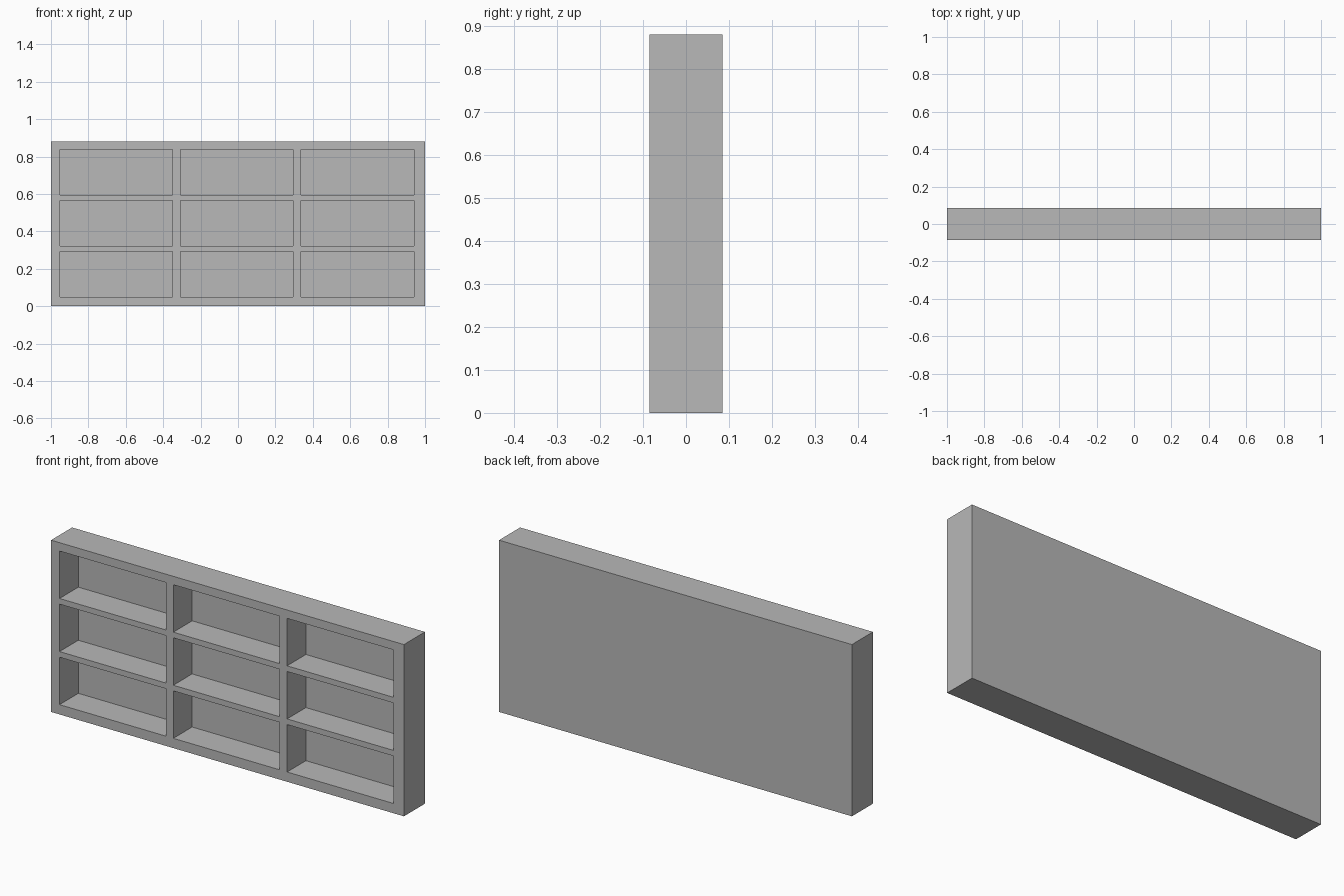
import bpy
import bmesh
from mathutils import Vector

if "Cube" in bpy.data.objects:
    bpy.data.objects.remove(bpy.data.objects["Cube"])

HEIGHT, HALF_DEPTH = 0.88, 0.085
CELL_DEPTH = 0.152

# Edges of the cells across the front, three per direction
xs = [-1.0]
zs = [0.0]
for i in range(3):
    x = -0.952 + i * 0.645
    z = 0.05 + i * 0.272
    xs += [x, x + 0.602]
    zs += [z, z + 0.243]
xs.append(1.0)
zs.append(HEIGHT)

grey = bpy.data.materials.new("grey")
grey.diffuse_color = (0.48, 0.48, 0.48, 1.0)
grey.use_nodes = True
grey.node_tree.nodes["Principled BSDF"].inputs["Base Color"].default_value = grey.diffuse_color

bm = bmesh.new()

# Front sheet divided into frame strips and cells
verts = [[bm.verts.new((x, -HALF_DEPTH, z)) for x in xs] for z in zs]
frame, cells = [], []
for j in range(len(zs) - 1):
    for i in range(len(xs) - 1):
        face = bm.faces.new((verts[j][i], verts[j][i + 1],
                             verts[j + 1][i + 1], verts[j + 1][i]))
        (cells if i % 2 and j % 2 else frame).append(face)

# Outer sides and solid back
rim = [e for e in bm.edges if e.is_boundary]
ext = bmesh.ops.extrude_edge_only(bm, edges=rim)["geom"]
back_verts = [g for g in ext if isinstance(g, bmesh.types.BMVert)]
bmesh.ops.translate(bm, verts=back_verts, vec=Vector((0, 2 * HALF_DEPTH, 0)))
back_edges = [g for g in ext if isinstance(g, bmesh.types.BMEdge) and g.is_boundary]
bmesh.ops.contextual_create(bm, geom=back_edges)

# Push each cell in to make an open compartment
for cell in cells:
    new = bmesh.ops.extrude_discrete_faces(bm, faces=[cell])["faces"]
    bmesh.ops.translate(bm, verts=new[0].verts[:], vec=Vector((0, CELL_DEPTH, 0)))

bmesh.ops.recalc_face_normals(bm, faces=bm.faces[:])

mesh = bpy.data.meshes.new("compartment_shelf")
bm.to_mesh(mesh)
bm.free()
mesh.materials.append(grey)
shelf = bpy.data.objects.new("compartment_shelf", mesh)
bpy.context.collection.objects.link(shelf)
